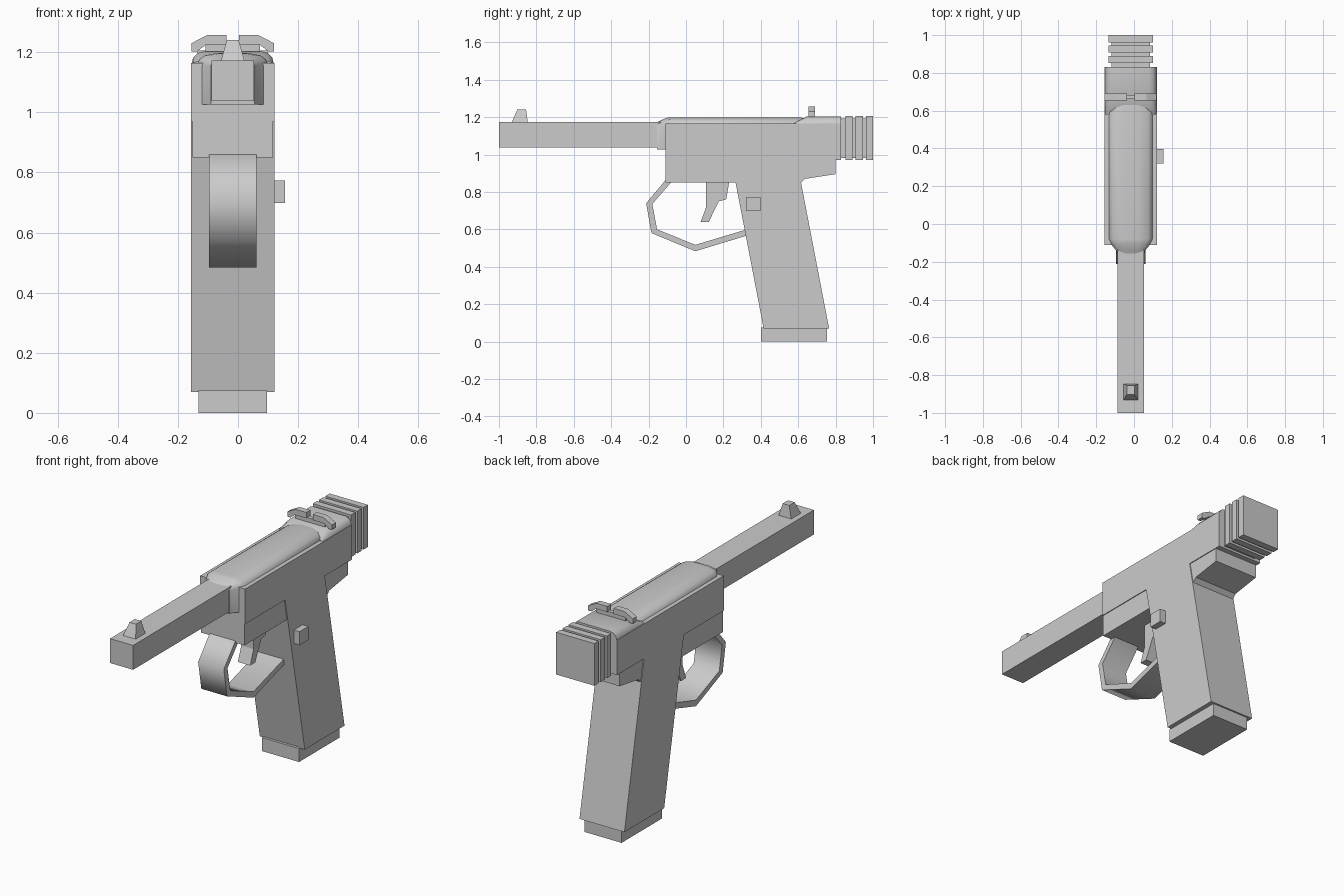
import bpy, bmesh, math

if "Cube" in bpy.data.objects:
    bpy.data.objects.remove(bpy.data.objects["Cube"])

CX = -0.0175  # symmetry plane of the body


def make(name, rings, smooth=0, closed=False):
    """Loft equal-length rings of points, capping the ends unless closed."""
    bm = bmesh.new()
    vs = [[bm.verts.new(p) for p in r] for r in rings]
    n = len(rings[0])
    pairs = list(zip(vs, vs[1:]))
    for a, b in pairs:
        for i in range(n):
            j = (i + 1) % n
            bm.faces.new((a[i], a[j], b[j], b[i]))
    bm.faces.new(vs[0])
    bm.faces.new(vs[-1])
    bmesh.ops.recalc_face_normals(bm, faces=bm.faces)
    me = bpy.data.meshes.new(name)
    bm.to_mesh(me)
    bm.free()
    ob = bpy.data.objects.new(name, me)
    bpy.context.collection.objects.link(ob)
    if smooth:
        bpy.ops.object.select_all(action='DESELECT')
        ob.select_set(True)
        bpy.context.view_layer.objects.active = ob
        bpy.ops.object.shade_smooth_by_angle(angle=math.radians(smooth))
    return ob


def prism(name, profile, hw, cx=CX):
    """Side profile (y, z) extruded across x."""
    return make(name, [[(cx + s * hw, y, z) for y, z in profile] for s in (-1, 1)])


def box(name, hw, y0, y1, z0, z1, cx=CX):
    return prism(name, [(y0, z0), (y1, z0), (y1, z1), (y0, z1)], hw, cx)


def front_section(half, y):
    """Mirror a right-hand (x, z) outline about the centre plane."""
    right = [(CX + x, y, z) for x, z in half]
    left = [(CX - x, y, z) for x, z in reversed(half)]
    return right + left


# Receiver and grip share one flush silhouette
prism("receiver_and_grip", [(-0.11, 0.97), (0.242, 0.97), (0.415, 0.07), (0.765, 0.07),
                            (0.592, 0.97), (0.83, 0.97), (0.83, 1.165), (-0.11, 1.165)], 0.1385)
box("grip_base", 0.114, 0.40, 0.755, 0, 0.075)

# Lower frame in front of and behind the grip
box("lower_frame_front", 0.134, -0.11, 0.27, 0.85, 0.975)
prism("lower_frame_rear", [(0.55, 0.975), (0.80, 0.975), (0.80, 0.895), (0.637, 0.87),
                           (0.615, 0.848), (0.55, 0.848)], 0.134)

# Barrel
box("barrel", 0.071, -1.0, 0.0, 1.037, 1.173)

# Rounded top insert, tapering to the barrel at the front and to the cap behind
def insert(y, w, top, base=1.026):
    h = top - 1.155
    return front_section([(w, base), (w, 1.155), (w * .93, 1.155 + h * .5),
                          (w * .78, 1.155 + h * .8), (w * .4, top)], y)

make("top_insert", [insert(-0.155, 0.073, 1.173), insert(-0.14, 0.077, 1.18),
                    insert(-0.105, 0.106, 1.196), insert(-0.08, 0.119, 1.198),
                    insert(0.59, 0.119, 1.198), insert(0.63, 0.09, 1.196)], 40)

# Rear cap of the receiver
def cap(y, top):
    h = top - 1.16
    return front_section([(0.137, 1.16), (0.132, 1.16 + h * .5), (0.118, 1.16 + h * .85),
                          (0.095, top)], y)

make("rear_cap", [cap(0.58, 1.17), cap(0.645, 1.203), cap(0.83, 1.203)], 40)

# Ribbed rear block
box("rib_core", 0.101, 0.82, 0.98, 0.982, 1.192)
for i, y in enumerate((0.852, 0.907, 0.962)):
    box(f"rear_rib_{i + 1}", 0.118, y, y + 0.038, 0.97, 1.205)

# Rear sight: two mirrored blades on a thin neck
for side, s in (("left", -1), ("right", 1)):
    outline = [(0.02, 1.205), (0.075, 1.205), (0.1, 1.228 - 0.025), (0.1375, 1.203),
               (0.1375, 1.23), (0.085, 1.257), (0.02, 1.257)]
    outline = [(0.02, 1.225), (0.09, 1.225), (0.118, 1.203), (0.1375, 1.203),
               (0.1375, 1.23), (0.085, 1.257), (0.02, 1.257)]
    make(f"rear_sight_{side}", [[(CX + s * x, y, z) for x, z in outline] for y in (0.655, 0.69)])
box("rear_sight_neck", 0.09, 0.661, 0.684, 1.19, 1.227)

# Front sight
make("front_sight", [[(CX + sx * w, y, z) for sx, y in ((-1, a), (1, a), (1, b), (-1, b))]
                     for w, a, b, z in ((0.041, -0.935, -0.845, 1.165),
                                        (0.02, -0.902, -0.855, 1.24))])

# Trigger guard strap
outer = [(-0.112, 0.86), (-0.213, 0.74), (-0.185, 0.58), (0.05, 0.483), (0.34, 0.571)]
inner = [(-0.072, 0.86), (-0.18, 0.735), (-0.155, 0.6), (0.05, 0.517), (0.34, 0.604)]
make("trigger_guard", [[(CX - 0.079, *o), (CX + 0.079, *o), (CX + 0.079, *i), (CX - 0.079, *i)]
                       for o, i in zip(outer, inner)], 60)

# Trigger
prism("trigger", [(0.108, 0.86), (0.108, 0.72), (0.078, 0.64), (0.122, 0.64),
                  (0.175, 0.75), (0.215, 0.76), (0.232, 0.86)], 0.038)

# Release button on the right side
box("release_button", 0.03, 0.32, 0.397, 0.698, 0.773, cx=0.126)
